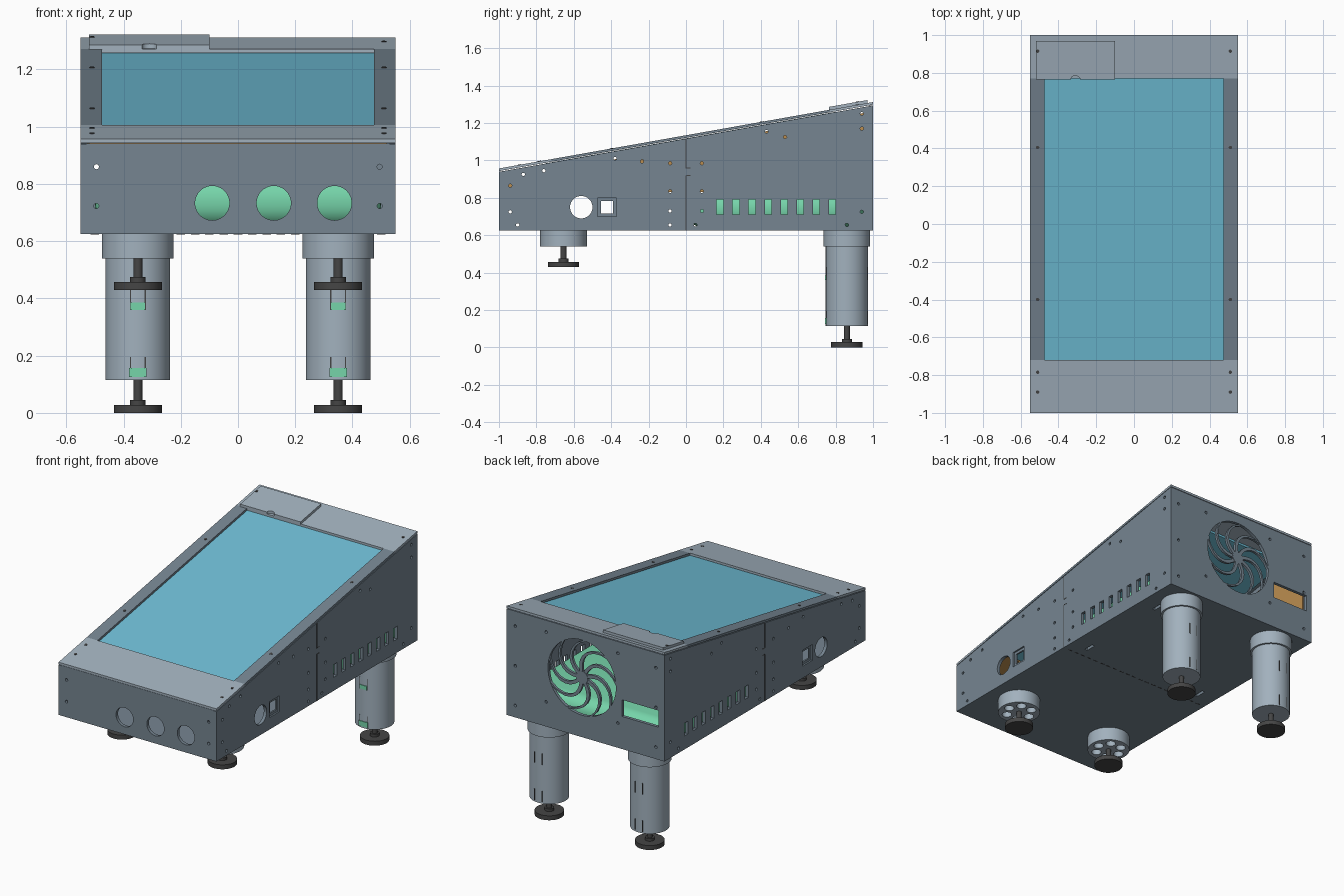
import bpy, bmesh
from math import sin, cos, pi, radians

cube = bpy.data.objects.get("Cube")
if cube:
    bpy.data.objects.remove(cube, do_unlink=True)


def material(name, rgb):
    m = bpy.data.materials.new(name)
    m.use_nodes = True
    m.diffuse_color = (*rgb, 1)
    m.node_tree.nodes["Principled BSDF"].inputs["Base Color"].default_value = (*rgb, 1)
    return m


BODY = material("slate grey", (0.18, 0.235, 0.285))
LIGHT = material("light grey", (0.36, 0.44, 0.51))
SCREEN = material("screen blue", (0.16, 0.52, 0.68))
DARK = material("dark rubber", (0.06, 0.06, 0.06))
GREEN = material("mint green", (0.18, 0.66, 0.40))
BROWN = material("ochre brown", (0.50, 0.27, 0.08))

made = []


def top(y):
    """Height of the sloping lid surface."""
    return 0.957 + 0.1775 * (y + 1)


def circle(u, v, r, n=40):
    return [(u + r * cos(2 * pi * i / n), v + r * sin(2 * pi * i / n)) for i in range(n)]


def rect(u0, u1, v0, v1):
    return [(u0, v0), (u1, v0), (u1, v1), (u0, v1)]


def prisms(name, outlines, axis, lo, hi, mat=None):
    """Extrude flat outlines along an axis into one object."""
    place = {"x": lambda u, v, w: (w, u, v),
             "y": lambda u, v, w: (u, w, v),
             "z": lambda u, v, w: (u, v, w)}[axis]
    bm = bmesh.new()
    for outline in outlines:
        a = [bm.verts.new(place(u, v, lo)) for u, v in outline]
        b = [bm.verts.new(place(u, v, hi)) for u, v in outline]
        bm.faces.new(a)
        bm.faces.new(b[::-1])
        for i in range(len(a)):
            j = (i + 1) % len(a)
            bm.faces.new((a[j], a[i], b[i], b[j]))
    bmesh.ops.recalc_face_normals(bm, faces=bm.faces)
    me = bpy.data.meshes.new(name)
    bm.to_mesh(me)
    bm.free()
    ob = bpy.data.objects.new(name, me)
    bpy.context.collection.objects.link(ob)
    if mat:
        me.materials.append(mat)
        made.append(ob)
    return ob


def apply(ob, mod):
    bpy.context.view_layer.objects.active = ob
    bpy.ops.object.modifier_apply(modifier=mod.name)


def cut(ob, outlines, axis, lo, hi):
    cutter = prisms("cutter", outlines, axis, lo, hi)
    mod = ob.modifiers.new("cut", "BOOLEAN")
    mod.operation = "DIFFERENCE"
    mod.solver = "EXACT"
    mod.object = cutter
    apply(ob, mod)
    bpy.data.objects.remove(cutter, do_unlink=True)


def slab(name, outline, lo, hi, mat):
    """Plate lying on the lid slope; lo and hi are offsets from the lid surface."""
    ob = prisms(name, [outline], "z", lo, hi, mat)
    for v in ob.data.vertices:
        v.co.z += top(v.co.y)
    return ob


def screw(u, v):
    return circle(u, v, 0.009, 12)


# Side panels with vents, ports and screw holes
side_screws = [(-.94, .865), (-.87, .925), (-.76, .945), (-.94, .725), (-.9, .655),
               (-.38, 1.01), (-.235, .995), (.05, .655), (.43, 1.155), (.53, 1.125),
               (.94, 1.25), (.94, 1.17), (.94, .725), (.86, .655), (-.085, .655)]
side_screws += [(s * .085, z) for s in (1, -1) for z in (.73, .835, .985)]
vents = [rect(y - .018, y + .018, .71, .79) for y in [.182 + .0857 * i for i in range(8)]]
for label, s in (("left", 1), ("right", -1)):
    x0, x1 = sorted((s * .53, s * .55))
    side = prisms(label + "_side_panel",
                  [[(-1, .625), (1, .625), (1, top(1) - .018), (-1, top(-1) - .018)]],
                  "x", x0, x1, BODY)
    cut(side, vents + [circle(-.56, .75, .06), rect(-.455, -.389, .717, .783)]
        + [screw(*p) for p in side_screws], "x", x0 - .02, x1 + .02)
    p0, p1 = sorted((s * .54, s * .57))
    cut(side, [rect(-.472, -.372, .7, .8)], "x", p0, p1)
    e0, e1 = sorted((s * .549, s * .551))
    prisms(label + "_side_seam", [rect(-.003, .003, .625, .92), rect(.003, .025, .917, .922),
                                  rect(.003, .025, .957, .962), rect(-.003, .003, .957, 1.115)],
           "x", e0, e1, DARK)

# Front panel with three round button holes
front = prisms("front_panel", [rect(-.53, .53, .625, .942)], "y", -1, -.98, BODY)
corner = [screw(s * .495, z) for s in (1, -1) for z in (.723, .86)]
cut(front, [circle(x, .733, .06) for x in (-.09, .125, .337)] + corner, "y", -1.05, -.9)

# Back panel with fan opening and cable slot
FX, FZ, FR = .025, 1.0, .237
back = prisms("back_panel", [rect(-.53, .53, .625, top(1) - .018)], "y", .98, 1, BODY)
corner = [screw(s * .49, z) for s in (1, -1) for z in (.7, .95, 1.2)]
corner += [screw(FX + i * .25, FZ + j * .22) for i in (1, -1) for j in (1, -1)]
cut(back, [circle(FX, FZ, FR, 64), rect(-.51, -.255, .83, .935)] + corner, "y", .9, 1.1)

# Swirled fan grille
spokes = []
for k in range(9):
    edges = []
    for w in (-.011, .011):
        row = []
        for i in range(9):
            t = i / 8
            r = .03 + (FR - .025) * t
            a = 2 * pi * k / 9 + 1.0 * t * t + w / r
            row.append((FX + r * cos(a), FZ + r * sin(a)))
        edges.append(row)
    spokes.append(edges[0] + edges[1][::-1])
prisms("fan_grille_spokes", spokes, "y", .982, .998, BODY)
prisms("fan_grille_hub", [circle(FX, FZ, .04)], "y", .981, .999, BODY)

# Floor with small slots and a centre seam
floor = prisms("floor_panel", [rect(-.53, .53, -.98, .98)], "z", .625, .645, BODY)
cut(floor, [rect(s * .43 - .01, s * .43 + .01, y - .035, y + .035)
            for s in (1, -1) for y in (.1, .73)], "z", .6, .7)
prisms("floor_seam", [rect(x - .015, x + .015, -.003, .003)
                      for x in [-.5 + .05 * i for i in range(21)]], "z", .624, .626, DARK)

# Sloping lid, side rails and recessed screen
slab("lid_front", rect(-.55, .55, -1, -.72), -.014, 0, LIGHT)
slab("lid_back", rect(-.55, .55, .77, 1), -.014, 0, LIGHT)
for label, s in (("left", 1), ("right", -1)):
    x0, x1 = sorted((s * .475, s * .55))
    slab(label + "_lid_rail", rect(x0, x1, -.72, .77), -.014, 0, BODY)
slab("screen", rect(-.5, .5, -.75, .8), -.03, -.017, SCREEN)
for s in (1, -1):
    for y in (-.89, -.785, -.4, .405, .915):
        slab("lid_screw", screw(s * .51, y), 0, .002, DARK)

# Raised cover plate with a finger notch
notch = [(-.31 - .025 * cos(pi * i / 10), .765 + .02 * sin(pi * i / 10)) for i in range(11)]
slab("cover_plate", [(-.52, .765)] + notch + [(-.1, .765), (-.1, .97), (-.52, .97)],
     0, .016, LIGHT)
slab("cover_screw", screw(-.51, .915), .016, .018, DARK)

# Interior parts seen through the openings
core = prisms("inner_housing", [rect(-.5, .5, 0, .95)], "z", .646, .825, GREEN)
bev = core.modifiers.new("round", "BEVEL")
bev.width = .08
bev.segments = 6
apply(core, bev)
prisms("inner_side_lining", [[(-.95, .83), (.95, .83), (.95, top(.95) - .05), (-.95, .9)]],
       "x", -.528, -.522, BROWN)
slab("inner_lid_lining", rect(-.52, .52, -.97, -.76), -.03, -.02, BROWN)


# Levelling foot: disc, collar and threaded stem
def foot(label, x, y, z, stem_top):
    prisms(label + "_foot_pad", [circle(x, y, .084)], "z", z, z + .028, DARK)
    prisms(label + "_foot_collar", [circle(x, y, .027, 24)], "z", z + .028, z + .045, DARK)
    prisms(label + "_foot_stem", [circle(x, y, .016, 24)], "z", z + .028, stem_top, DARK)


for label, x in (("left", .35), ("right", -.35)):
    # Short front leg with lightening pockets
    y = -.655
    cap = prisms(label + "_front_leg_cap", [circle(x, y, .125, 48)], "z", .54, .625, LIGHT)
    cut(cap, [circle(x + .077 * cos(i * pi / 3), y + .077 * sin(i * pi / 3), .029, 24)
              for i in range(6)], "z", .5, .61)
    foot(label + "_front", x, y, .43, .56)

    # Tall back leg with slits and clips
    y = .86
    prisms(label + "_back_leg_cap", [circle(x, y, .125, 48)], "z", .54, .625, LIGHT)
    prisms(label + "_back_leg_tube", [circle(x, y, .113, 48)], "z", .115, .54, LIGHT)
    foot(label + "_back", x, y, 0, .13)
    for s in (1, -1):
        y0, y1 = sorted((y + s * .105, y + s * .1125))
        prisms(label + "_leg_slits", [rect(x + d * .026 - .002, x + d * .026 + .002, z, z + h)
                                      for d in (1, -1) for z, h in ((.125, .07), (.36, .07))],
               "y", y0, y1, DARK)
    prisms(label + "_leg_clips", [rect(x - .031, x + .031, .125, .157),
                                  rect(x - .025, x + .025, .36, .385)],
           "y", y - .116, y - .1, GREEN)

# Smooth the round surfaces, keep the edges crisp
bpy.ops.object.select_all(action="DESELECT")
for ob in made:
    ob.select_set(True)
bpy.context.view_layer.objects.active = made[0]
bpy.ops.object.shade_smooth_by_angle(angle=radians(30))
